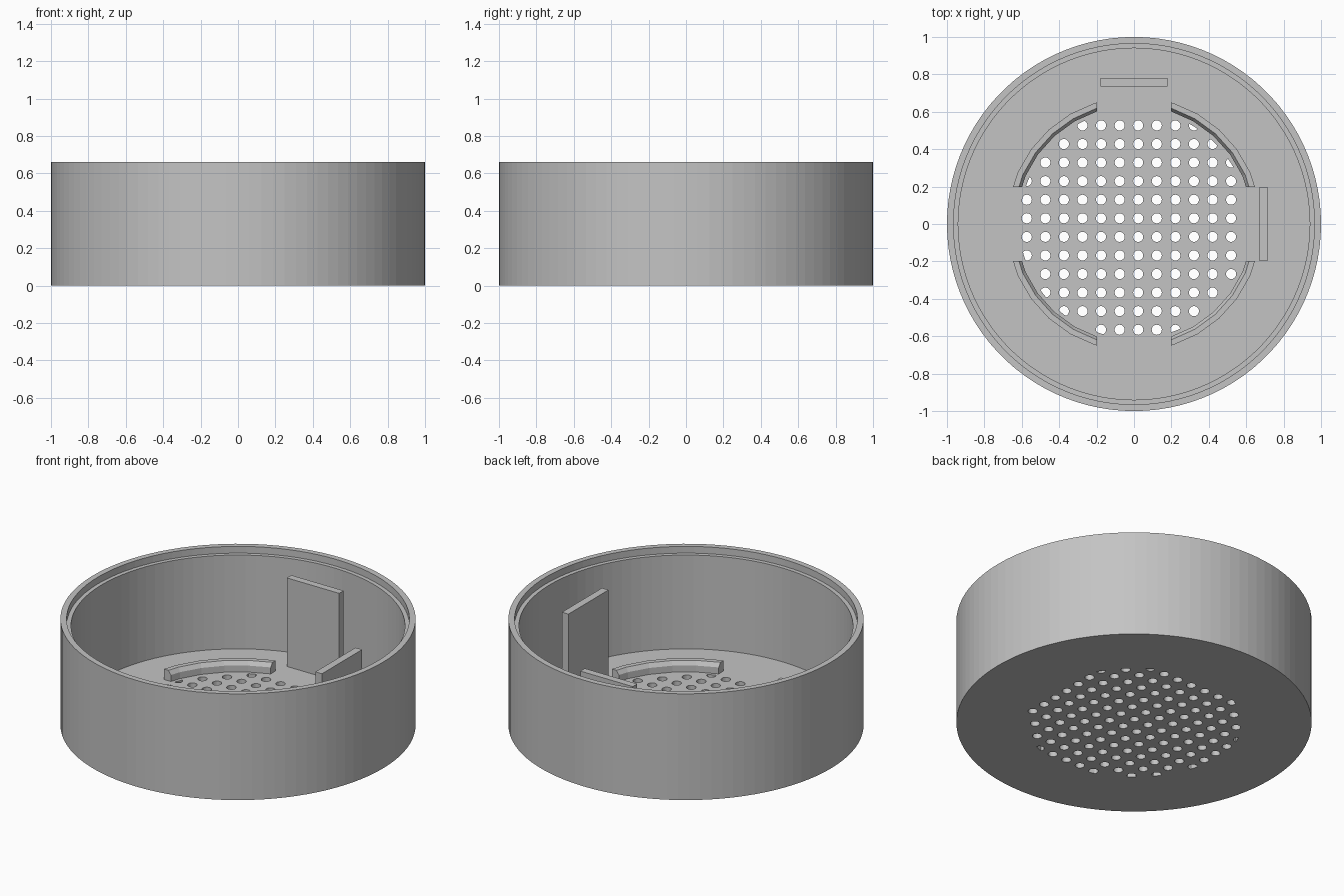
import bpy, bmesh
from math import cos, sin, pi, hypot

cube = bpy.data.objects.get("Cube")
if cube:
    bpy.data.objects.remove(cube, do_unlink=True)

FLOOR = 0.035

grey = bpy.data.materials.new("light_grey")
grey.use_nodes = True
grey.diffuse_color = (0.55, 0.55, 0.55, 1)
grey.node_tree.nodes["Principled BSDF"].inputs["Base Color"].default_value = (0.55, 0.55, 0.55, 1)


def finish(name, bm):
    bmesh.ops.recalc_face_normals(bm, faces=bm.faces)
    mesh = bpy.data.meshes.new(name)
    bm.to_mesh(mesh)
    bm.free()
    mesh.materials.append(grey)
    obj = bpy.data.objects.new(name, mesh)
    bpy.context.collection.objects.link(obj)
    return obj


def lathe(profile, sides):
    """Turn a closed (radius, z) profile about z; points on the axis are merged."""
    bm = bmesh.new()
    rings = [[bm.verts.new((r * cos(2 * pi * i / sides), r * sin(2 * pi * i / sides), z))
              for i in range(sides)] for r, z in profile]
    for a, b in zip(rings, rings[1:] + rings[:1]):
        for i in range(sides):
            j = (i + 1) % sides
            bm.faces.new((a[i], a[j], b[j], b[i]))
    return bm


def prism(bm, outline, low, high):
    bottom = [bm.verts.new((x, y, low)) for x, y in outline]
    top = [bm.verts.new((x, y, high)) for x, y in outline]
    bm.faces.new(bottom[::-1])
    bm.faces.new(top)
    for i in range(len(outline)):
        j = (i + 1) % len(outline)
        bm.faces.new((bottom[i], bottom[j], top[j], top[i]))


# Round wall with a stepped rim, sitting around the floor disc
SIDES = 100
wall = lathe([(1, 0), (1, 0.66), (0.965, 0.66), (0.965, 0.618),
              (0.94, 0.618), (0.94, FLOOR), (0.7, FLOOR), (0.7, 0)], SIDES)
finish("wall_and_rim", wall)

# Floor disc with the grille holes
disc = bmesh.new()
prism(disc, [(0.7 * cos(2 * pi * i / SIDES), 0.7 * sin(2 * pi * i / SIDES))
             for i in range(SIDES)], 0, FLOOR)
floor = finish("grille_floor", disc)

# Hole cutter: square grid trimmed to a circle
PITCH, HOLE, LIMIT = 0.0993, 0.027, 0.612
holes = bmesh.new()
for col in range(-6, 6):
    for row in range(-6, 6):
        cx, cy = 0.0225 + col * PITCH, 0.0305 + row * PITCH
        if hypot(cx, cy) > LIMIT + 0.01:
            continue
        outline = []
        for k in range(20):
            x, y = cx + HOLE * cos(k * pi / 10), cy + HOLE * sin(k * pi / 10)
            trim = min(1, LIMIT / hypot(x, y))
            outline.append((x * trim, y * trim))
        prism(holes, outline, -0.1, 0.1)
cutter = finish("hole_cutter", holes)
cutter.hide_render = True
cut = floor.modifiers.new("holes", "BOOLEAN")
cut.operation = "DIFFERENCE"
cut.solver = "EXACT"
cut.object = cutter
bpy.context.view_layer.objects.active = floor
bpy.ops.object.modifier_apply(modifier="holes")
bpy.data.objects.remove(cutter, do_unlink=True)

# Four curved retaining ridges: a faceted ring cut by a cross-shaped gap
GAP = 0.197
for sx, sy, name in ((1, 1, "back_left"), (-1, 1, "back_right"),
                     (-1, -1, "front_right"), (1, -1, "front_left")):
    bm = lathe([(0.68, FLOOR - 0.005), (0.68, 0.1), (0.65, 0.1),
                (0.634, 0.075), (0.634, FLOOR - 0.005)], 30)
    for normal in ((sx, 0, 0), (0, sy, 0)):
        bmesh.ops.bisect_plane(bm, geom=bm.verts[:] + bm.edges[:] + bm.faces[:],
                               plane_co=(GAP * sx, GAP * sy, 0), plane_no=normal,
                               clear_inner=True)
        bmesh.ops.holes_fill(bm, edges=[e for e in bm.edges if e.is_boundary])
    finish("ridge_" + name, bm)

# Two upright plates
for name, x0, x1, y0, y1 in (("back_plate", -0.18, 0.18, 0.736, 0.78),
                             ("left_plate", 0.67, 0.715, -0.197, 0.197)):
    bm = bmesh.new()
    prism(bm, [(x0, y0), (x1, y0), (x1, y1), (x0, y1)], FLOOR - 0.005, 0.585)
    finish(name, bm)
